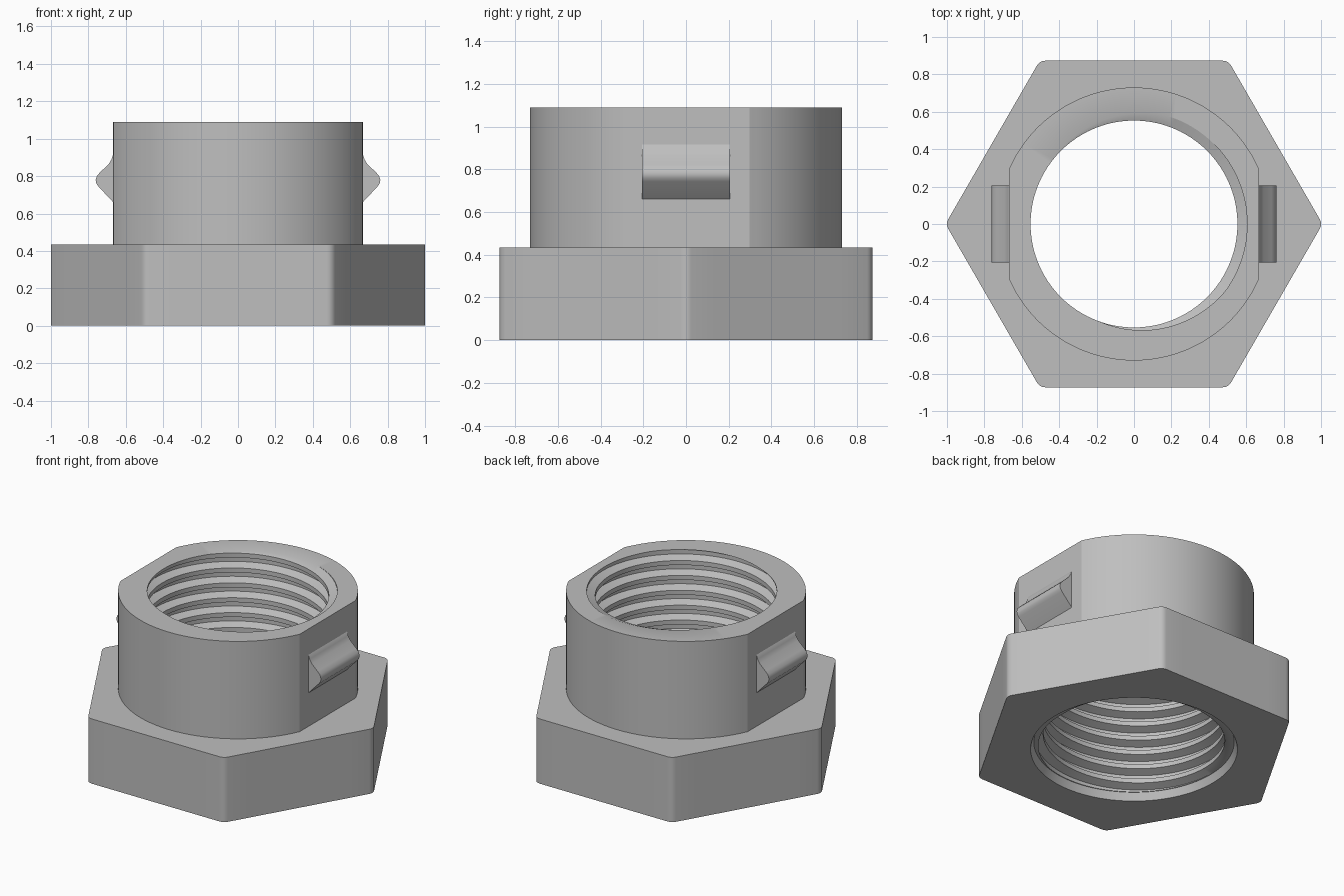
import bpy, bmesh
from math import pi, sin, cos, radians, floor

cube = bpy.data.objects.get("Cube")
if cube:
    bpy.data.objects.remove(cube)

SEG = 120
TOP, STEP, LIP = 1.09, 0.435, 0.05        # heights
COLLAR_R, FLAT_X = 0.73, 0.667            # collar radius and its two side flats
HEX_APOTHEM, CORNER_R = 0.873, 0.05
MINOR, MAJOR, PITCH = 0.553, 0.605, 0.1   # internal thread

grey = bpy.data.materials.new("grey plastic")
grey.use_nodes = True
colour = (0.52, 0.52, 0.52, 1)
grey.diffuse_color = colour
grey.node_tree.nodes["Principled BSDF"].inputs["Base Color"].default_value = colour


def finish(name, bm, angle):
    bmesh.ops.recalc_face_normals(bm, faces=bm.faces)
    mesh = bpy.data.meshes.new(name)
    bm.to_mesh(mesh)
    bm.free()
    mesh.materials.append(grey)
    obj = bpy.data.objects.new(name, mesh)
    bpy.context.collection.objects.link(obj)
    bpy.ops.object.select_all(action="DESELECT")
    obj.select_set(True)
    bpy.context.view_layer.objects.active = obj
    bpy.ops.object.shade_smooth_by_angle(angle=radians(angle))
    return obj


def thread_radius(t, z):
    """Trapezoid thread profile, wound as a right-handed helix."""
    p = ((z - TOP) / PITCH - (t - 0.3) / (2 * pi)) % 1
    d = min(p, 1 - p)                     # 0 in the groove, 0.5 on the ridge
    f = min(max((d - 0.15) / 0.2, 0), 1)
    return MAJOR + (MINOR - MAJOR) * f


def collar_point(i):
    t = 2 * pi * i / SEG
    r = min(COLLAR_R, FLAT_X / max(abs(cos(t)), 0.01))
    return r * cos(t), r * sin(t)


def hex_point(i):
    """Hexagon outline with small rounded corners."""
    sector = SEG // 6
    corner = round(i / sector)
    k = i - corner * sector
    base = corner * pi / 3
    if abs(k) <= 2:
        centre = (HEX_APOTHEM - CORNER_R) / cos(pi / 6)
        a = base + radians(15 * k)
        return (centre * cos(base) + CORNER_R * cos(a),
                centre * sin(base) + CORNER_R * sin(a))
    t = 2 * pi * i / SEG
    mid = (floor(i / sector) + 0.5) * pi / 3
    r = HEX_APOTHEM / cos(t - mid)
    return r * cos(t), r * sin(t)


# Nut body: each column runs up the threaded bore, over the rim and down the outside
bm = bmesh.new()
breaks = (0.15, 0.35, 0.65, 0.85)
turns = range(-13, 2)
columns = []
for i in range(SEG + 1):
    t = 2 * pi * i / SEG
    c, s = cos(t), sin(t)
    points = [(0.63 * c, 0.63 * s, 0), (0.61 * c, 0.61 * s, LIP)]
    heights = [LIP]
    for n in turns:
        for b in breaks:
            z = TOP + PITCH * (n + b + (t - 0.3) / (2 * pi))
            heights.append(min(max(z, LIP), TOP))
    heights.append(TOP)
    for z in heights:
        r = thread_radius(t, z)
        points.append((r * c, r * s, z))
    cx, cy = collar_point(i)
    hx, hy = hex_point(i)
    points += [(cx, cy, TOP), (cx, cy, STEP), (hx, hy, STEP), (hx, hy, 0)]
    columns.append([bm.verts.new(p) for p in points])

for a, b in zip(columns, columns[1:]):
    for j in range(len(a)):
        k = (j + 1) % len(a)
        bm.faces.new((a[j], b[j], b[k], a[k]))
bmesh.ops.remove_doubles(bm, verts=bm.verts, dist=0.0002)
finish("threaded_hex_nut", bm, 25)

# Snap lugs on the two flats
lug_profile = [(0.65, 0.93), (0.668, 0.915), (0.676, 0.89), (0.692, 0.863),
               (0.735, 0.823), (0.753, 0.803), (0.761, 0.78), (0.757, 0.76),
               (0.745, 0.743), (0.667, 0.66), (0.65, 0.66)]


def snap_lug(name, side):
    bm = bmesh.new()
    face = bm.faces.new([bm.verts.new((side * x, -0.205, z)) for x, z in lug_profile])
    ext = bmesh.ops.extrude_face_region(bm, geom=[face], use_keep_orig=True)
    moved = [v for v in ext["geom"] if isinstance(v, bmesh.types.BMVert)]
    bmesh.ops.translate(bm, verts=moved, vec=(0, 0.41, 0))
    finish(name, bm, 40)


snap_lug("left_snap_lug", 1)
snap_lug("right_snap_lug", -1)
